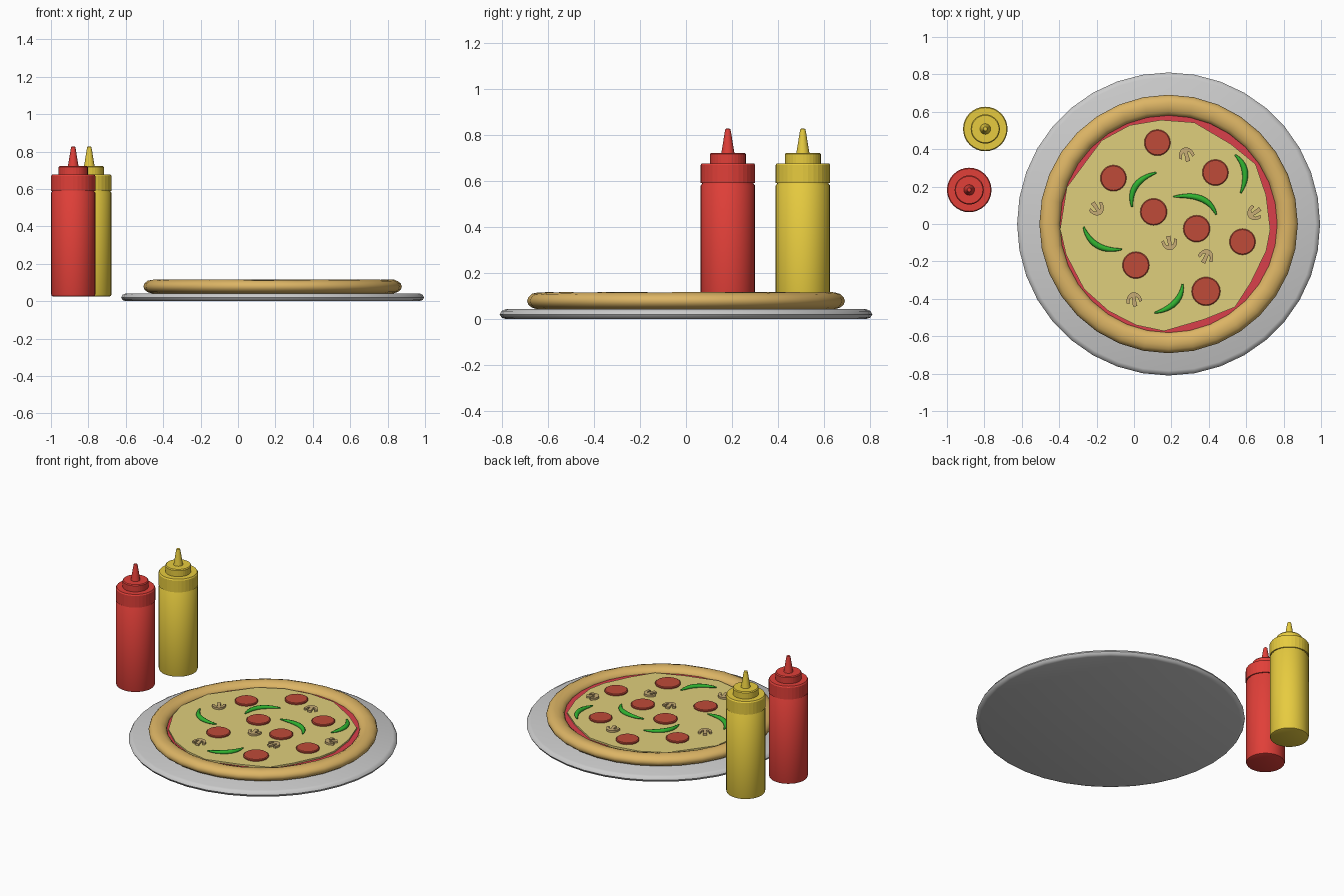
import bpy, bmesh, math, random
from mathutils import Vector, Matrix

if "Cube" in bpy.data.objects:
    bpy.data.objects.remove(bpy.data.objects["Cube"])

random.seed(4)
CX = 0.185  # pizza centre in x


def material(name, rgb):
    m = bpy.data.materials.new(name)
    m.diffuse_color = (*rgb, 1)
    m.use_nodes = True
    m.node_tree.nodes["Principled BSDF"].inputs["Base Color"].default_value = m.diffuse_color
    return m


CRUST = material("crust", (0.72, 0.46, 0.13))
SAUCE = material("sauce", (0.70, 0.05, 0.07))
CHEESE = material("cheese", (0.74, 0.62, 0.20))
MEAT = material("pepperoni", (0.52, 0.07, 0.04))
GREEN = material("green_pepper", (0.03, 0.45, 0.03))
MUSHROOM = material("mushroom", (0.58, 0.42, 0.18))
RED = material("red_plastic", (0.75, 0.05, 0.04))
YELLOW = material("yellow_plastic", (0.80, 0.60, 0.05))


def finish(name, bm, mat=None, angle=35):
    bmesh.ops.recalc_face_normals(bm, faces=bm.faces)
    me = bpy.data.meshes.new(name)
    bm.to_mesh(me)
    bm.free()
    ob = bpy.data.objects.new(name, me)
    bpy.context.collection.objects.link(ob)
    if mat:
        me.materials.append(mat)
    if angle:
        bpy.ops.object.select_all(action='DESELECT')
        ob.select_set(True)
        bpy.context.view_layer.objects.active = ob
        bpy.ops.object.shade_smooth_by_angle(angle=math.radians(angle))
    return ob


def lathe(name, profile, x, y, mat=None, sides=32, angle=35, closed=False):
    """Revolve (radius, z) points; open profiles get flat caps."""
    bm = bmesh.new()
    rings = [[bm.verts.new((x + r * math.cos(2 * math.pi * i / sides),
                            y + r * math.sin(2 * math.pi * i / sides), z))
              for i in range(sides)] for r, z in profile]
    pairs = list(zip(rings, rings[1:]))
    if closed:
        pairs.append((rings[-1], rings[0]))
    else:
        bm.faces.new(rings[0])
        bm.faces.new(rings[-1])
    for a, b in pairs:
        for i in range(sides):
            j = (i + 1) % sides
            bm.faces.new((a[i], a[j], b[j], b[i]))
    return finish(name, bm, mat, angle)


def slab(name, outline, z0, z1, mat, bevel=0.0):
    """Extrude a flat outline, optionally softening its top edge."""
    bm = bmesh.new()
    face = bm.faces.new([bm.verts.new((x, y, z0)) for x, y in outline])
    top = bmesh.ops.extrude_face_region(bm, geom=[face])['geom']
    for v in top:
        if isinstance(v, bmesh.types.BMVert):
            v.co.z = z1
    if bevel:
        edges = [e for e in bm.edges if all(v.co.z == z1 for v in e.verts)]
        bmesh.ops.bevel(bm, geom=edges, offset=bevel, segments=2, profile=0.5, affect='EDGES')
    return finish(name, bm, mat, 35)


# Serving tray with rounded rim
lathe("tray", [(0.785, 0.0), (0.802, 0.006), (0.81, 0.02), (0.802, 0.034), (0.785, 0.042)],
      CX, 0, None, 36, 50)

# Crust ring with slightly uneven top
ring = [(0.635 + 0.056 * math.cos(a), 0.078 + 0.037 * math.sin(a))
        for a in [2 * math.pi * k / 14 for k in range(14)]]
crust = lathe("crust", ring, CX, 0, CRUST, 32, 60, closed=True)
for v in crust.data.vertices:
    if v.co.z > 0.1:
        v.co.z += random.uniform(-0.002, 0.003)
lathe("dough_base", [(0.62, 0.042), (0.62, 0.07)], CX, 0, CRUST)
lathe("sauce", [(0.6, 0.07), (0.6, 0.083)], CX, 0, SAUCE)

# Cheese with an irregular edge
edge = []
for i in range(20):
    a = 2 * math.pi * i / 20 + random.uniform(-0.06, 0.06)
    r = random.uniform(0.545, 0.575)
    edge.append((CX - 0.008 + r * math.cos(a), r * math.sin(a)))
slab("cheese", edge, 0.08, 0.094, CHEESE, 0.006)

# Pepperoni slices
for x, y, r in [(0.125, 0.435, 0.07), (-0.11, 0.245, 0.07), (0.435, 0.275, 0.07),
                (0.105, 0.065, 0.072), (0.335, -0.025, 0.072), (0.58, -0.095, 0.07),
                (0.01, -0.22, 0.072), (0.385, -0.36, 0.077)]:
    lathe("pepperoni", [(r, 0.09), (r, 0.101), (r - 0.005, 0.105)], x, y, MEAT, 24)


# Curved, tapering green pepper strips
def pepper(p0, p1, p2):
    p0, p1, p2 = Vector(p0), Vector(p1), Vector(p2)
    ctrl = 2 * p1 - (p0 + p2) / 2
    bm = bmesh.new()
    rings, n, m = [], 12, 8
    for i in range(n + 1):
        t = i / n
        c = (1 - t) ** 2 * p0 + 2 * t * (1 - t) * ctrl + t * t * p2
        d = ((1 - t) * (ctrl - p0) + t * (p2 - ctrl)).normalized()
        r = 0.004 + 0.012 * math.sin(math.pi * t) ** 0.8
        rings.append([bm.verts.new((c.x - d.y * r * math.cos(a), c.y + d.x * r * math.cos(a),
                                    0.1 + 0.85 * r * math.sin(a)))
                      for a in [2 * math.pi * k / m for k in range(m)]])
    for a, b in zip(rings, rings[1:]):
        for k in range(m):
            bm.faces.new((a[k], a[(k + 1) % m], b[(k + 1) % m], b[k]))
    bm.faces.new(rings[0])
    bm.faces.new(rings[-1])
    finish("green_pepper", bm, GREEN, 60)


for pts in [((0.12, 0.275), (0.01, 0.205), (-0.01, 0.09)),
            ((0.21, 0.145), (0.36, 0.135), (0.44, 0.05)),
            ((0.54, 0.37), (0.593, 0.28), (0.57, 0.165)),
            ((-0.27, -0.015), (-0.195, -0.115), (-0.065, -0.135)),
            ((0.26, -0.32), (0.22, -0.42), (0.11, -0.475))]:
    pepper(*pts)

# Mushroom slices: arched cap with a short stem
cap = [(0.042 * math.cos(math.pi * k / 10), -0.012 + 0.052 * math.sin(math.pi * k / 10))
       for k in range(11)]
shape = cap + [(-0.028, -0.018), (-0.021, 0.008), (-0.009, 0.014), (-0.012, -0.036),
               (0.012, -0.036), (0.009, 0.014), (0.021, 0.008), (0.028, -0.018)]
for x, y, deg in [(0.28, 0.37, 15), (-0.2, 0.085, 215), (0.645, 0.06, 125),
                  (0.19, -0.1, 190), (0.385, -0.175, -25), (0.0, -0.405, 10)]:
    rot = Matrix.Rotation(math.radians(deg), 2)
    pts = [rot @ Vector(p) + Vector((x, y)) for p in shape]
    slab("mushroom", [tuple(p) for p in pts], 0.09, 0.107, MUSHROOM)


# Squeeze bottles
def bottle(prefix, x, y, mat):
    lathe(prefix + "_bottle_body",
          [(0.108, 0.025), (0.115, 0.028), (0.118, 0.036), (0.118, 0.58), (0.112, 0.588), (0.112, 0.595)],
          x, y, mat, 32, 40)
    lathe(prefix + "_bottle_cap",
          [(0.119, 0.59), (0.119, 0.668), (0.114, 0.676), (0.078, 0.676), (0.078, 0.716),
           (0.073, 0.722), (0.034, 0.722)], x, y, mat, 32, 8)
    lathe(prefix + "_bottle_nozzle",
          [(0.03, 0.715), (0.026, 0.735), (0.014, 0.81), (0.011, 0.825), (0.006, 0.827)],
          x, y, mat, 20, 40)


bottle("red", -0.881, 0.182, RED)
bottle("yellow", -0.795, 0.508, YELLOW)
